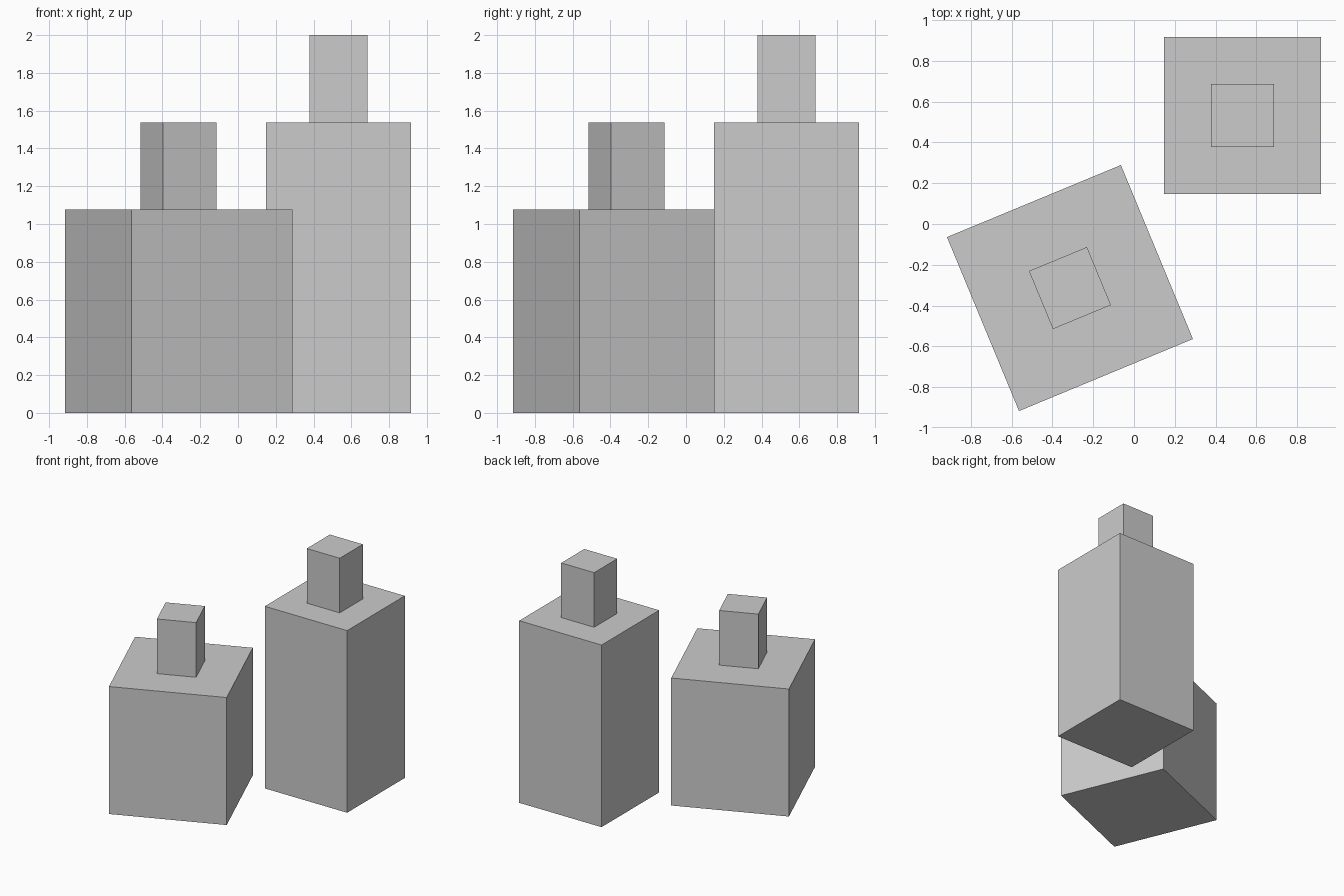
import bpy
from math import radians

if "Cube" in bpy.data.objects:
    bpy.data.objects.remove(bpy.data.objects["Cube"])

UNIT = 2 / 13  # the model is 13 units tall


def block(name, centre, width, bottom, height, angle):
    """Square upright block, sizes in units, standing at height bottom."""
    bpy.ops.mesh.primitive_cube_add(
        size=1,
        location=(centre, centre, (bottom + height / 2) * UNIT),
        rotation=(0, 0, radians(angle)),
    )
    ob = bpy.context.object
    ob.name = name
    ob.scale = (width * UNIT, width * UNIT, height * UNIT)
    bpy.ops.object.transform_apply(location=False, rotation=False, scale=True)
    return ob


# Each tower is a wide body with a narrow cap on top
for label, centre, width, height, angle in (
    ("tall", 0.532, 5, 10, 0),
    ("short", -0.314, 6, 7, 22.5),
):
    body = block(f"{label}_tower_body", centre, width, 0, height, angle)
    cap = block(f"{label}_tower_cap", centre, 2, height, 3, angle)
